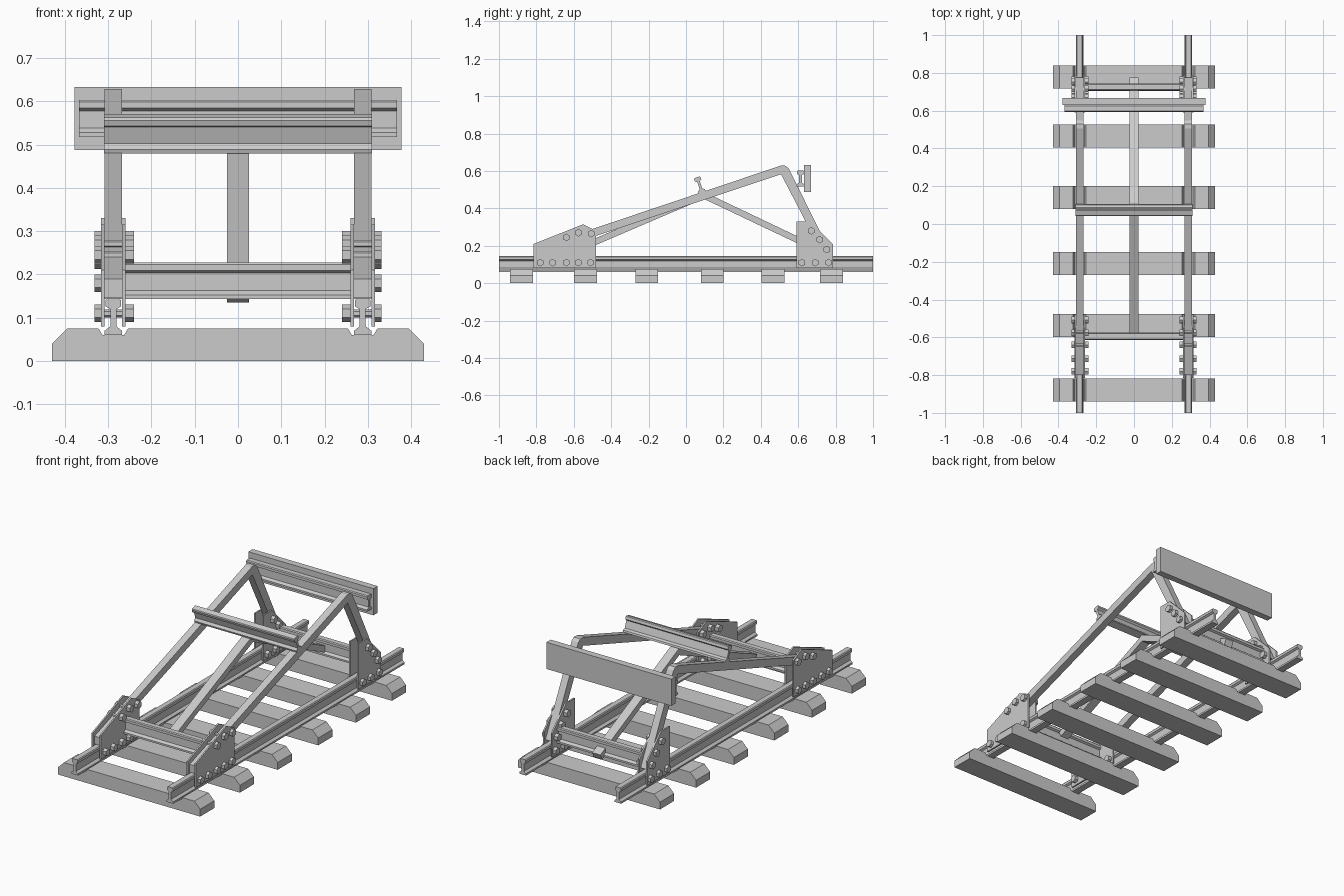
import bpy, bmesh, math
from mathutils import Vector

if "Cube" in bpy.data.objects:
    bpy.data.objects.remove(bpy.data.objects["Cube"])


def prism(name, pts, axis, lo, hi):
    """Extrude a 2D outline along x (outline in y,z) or along y (outline in x,z)."""
    def place(p, t):
        return (t, p[0], p[1]) if axis == 'x' else (p[0], t, p[1])
    bm = bmesh.new()
    a = [bm.verts.new(place(p, lo)) for p in pts]
    b = [bm.verts.new(place(p, hi)) for p in pts]
    bm.faces.new(a)
    bm.faces.new(b[::-1])
    n = len(pts)
    for i in range(n):
        j = (i + 1) % n
        bm.faces.new((a[i], b[i], b[j], a[j]))
    bmesh.ops.recalc_face_normals(bm, faces=bm.faces)
    me = bpy.data.meshes.new(name)
    bm.to_mesh(me)
    bm.free()
    ob = bpy.data.objects.new(name, me)
    bpy.context.collection.objects.link(ob)
    return ob


HALF_RAIL = [(0.020, 0), (0.020, 0.010), (0.007, 0.020), (0.007, 0.060),
             (0.018, 0.066), (0.018, 0.080), (0.014, 0.085)]


def rail(name, axis, base, lo, hi, tilt=0.0, scale=1.0):
    """Rail section standing on base, optionally leaning."""
    outline = HALF_RAIL + [(-u, v) for u, v in reversed(HALF_RAIL)]
    c, s = math.cos(tilt) * scale, math.sin(tilt) * scale
    pts = [(base[0] + u * c - v * s, base[1] + u * s + v * c) for u, v in outline]
    return prism(name, pts, axis, lo, hi)


def bar(name, p, q, thick, half_width):
    """Straight bar in the y,z plane, square cut ends."""
    p, q = Vector(p), Vector(q)
    d = (q - p).normalized() * thick / 2
    n = Vector((-d.y, d.x))
    return prism(name, [p + n, q + n, q - n, p - n], 'x', -half_width, half_width)


def hexagon(y, z, r):
    return [(y + r * math.sin(k * math.pi / 3), z + r * math.cos(k * math.pi / 3))
            for k in range(6)]


GAUGE = 0.288

# Sleepers with chamfered ends and rail seats
half = [(0.43, 0), (0.43, 0.04), (0.395, 0.075), (0.322, 0.075), (0.313, 0.06),
        (0.263, 0.06), (0.254, 0.075)]
sleeper = half + [(-x, z) for x, z in reversed(half)]
for i, y in enumerate((-0.88, -0.537, -0.21, 0.14, 0.466, 0.778)):
    prism(f"sleeper_{i + 1}", sleeper, 'y', y - 0.061, y + 0.061)

# Outlines of the bent frame and the bolted side plates
frame = [(-0.80, 0.189), (0.505, 0.628), (0.53, 0.628), (0.548, 0.615), (0.775, 0.16),
         (0.728, 0.16), (0.508, 0.583), (0.495, 0.578), (-0.80, 0.146)]
plates = {
    "front": [(-0.815, 0.08), (-0.815, 0.21), (-0.55, 0.315), (-0.48, 0.28), (-0.48, 0.08)],
    "rear": [(0.59, 0.08), (0.59, 0.33), (0.665, 0.33), (0.785, 0.21), (0.785, 0.08)],
}
bolts = [(-0.78, 0.11), (-0.713, 0.11), (-0.64, 0.11), (-0.575, 0.11), (-0.51, 0.11),
         (-0.64, 0.245), (-0.575, 0.27), (-0.507, 0.265),
         (0.62, 0.11), (0.69, 0.11), (0.763, 0.11),
         (0.67, 0.28), (0.715, 0.233), (0.752, 0.18)]

for side, s in (("left", -1), ("right", 1)):
    # Running rail and bent frame
    rail(f"track_rail_{side}", 'y', (s * GAUGE, 0.06), -1, 1)
    prism(f"frame_{side}", frame, 'x', s * 0.268, s * 0.308)
    # Plates on both faces of the rail
    for end, pts in plates.items():
        prism(f"{end}_plate_outer_{side}", pts, 'x', s * 0.308, s * 0.316)
        prism(f"{end}_plate_inner_{side}", pts, 'x', s * 0.260, s * 0.268)
    # Bolts: head, shank and nut
    for i, (y, z) in enumerate(bolts):
        prism(f"bolt_head_{side}_{i}", hexagon(y, z, 0.020), 'x', s * 0.316, s * 0.332)
        prism(f"bolt_nut_{side}_{i}", hexagon(y, z, 0.020), 'x', s * 0.240, s * 0.260)
        prism(f"bolt_shank_{side}_{i}", hexagon(y, z, 0.009), 'x', s * 0.250, s * 0.320)

# Cross rails
rail("front_cross_rail", 'x', (-0.595, 0.143), -0.308, 0.308)
rail("rear_cross_rail", 'x', (0.725, 0.143), -0.308, 0.308)
rail("middle_cross_rail", 'x', (0.086, 0.486), -0.31, 0.31, tilt=0.324)

# Centre braces under the middle rail
bar("front_brace", (-0.57, 0.185), (0.10, 0.472), 0.034, 0.025)
bar("rear_brace", (0.08, 0.477), (0.768, 0.150), 0.034, 0.025)

# Buffer rail and buffer board
rail("buffer_rail", 'x', (0.612, 0.518), -0.367, 0.367)
prism("buffer_board", [(0.63, 0.487), (0.63, 0.633), (0.667, 0.633), (0.667, 0.487)],
      'x', -0.378, 0.378)
